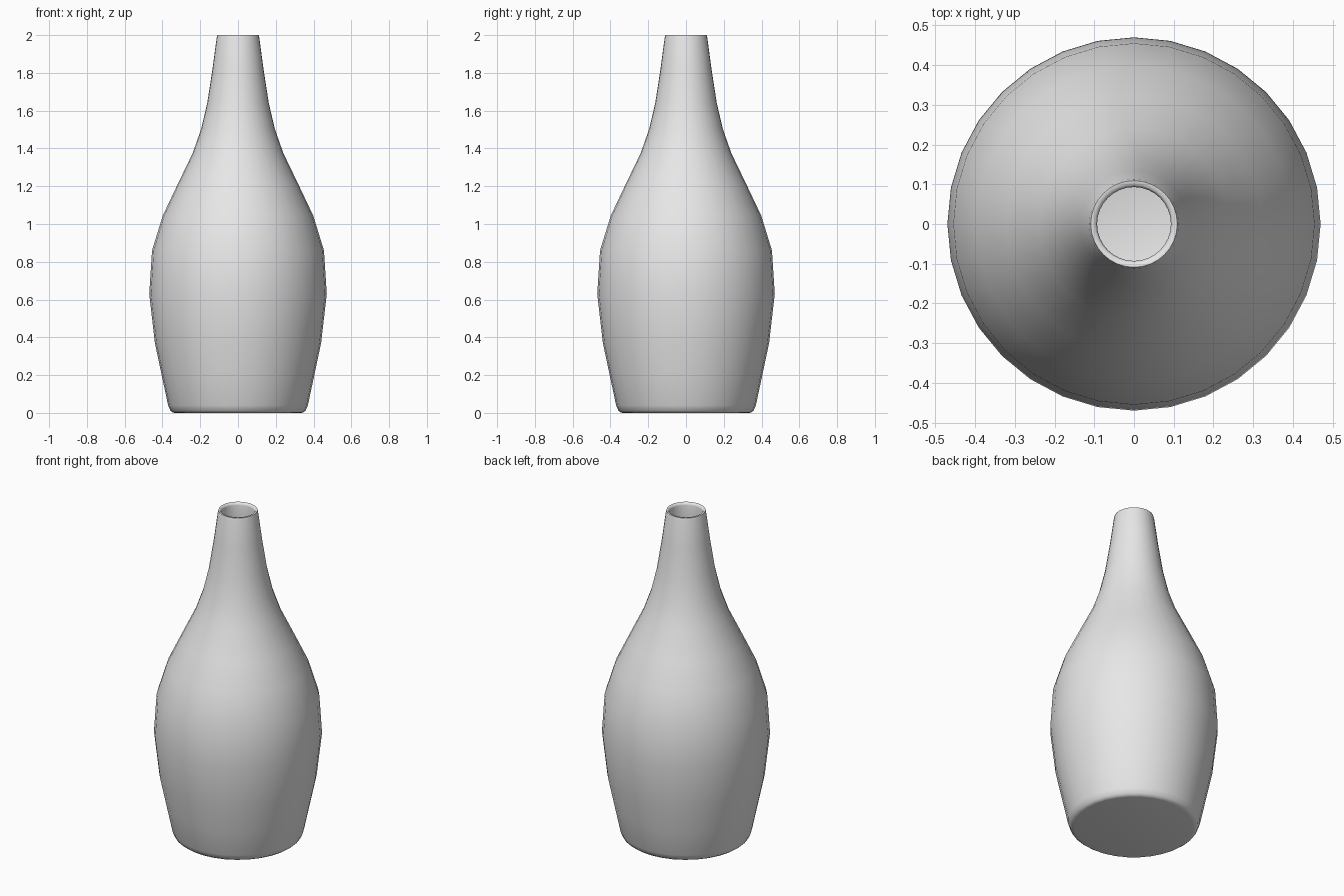
import bpy
import bmesh
import math
from mathutils import Vector

default_cube = bpy.data.objects.get("Cube")
if default_cube:
    bpy.data.objects.remove(default_cube, do_unlink=True)

SIDES = 32
WALL = 0.02

# Single matte grey
grey = bpy.data.materials.new("light_grey")
grey.use_nodes = True
colour = (0.8, 0.8, 0.8, 1)
grey.diffuse_color = colour
grey.node_tree.nodes["Principled BSDF"].inputs["Base Color"].default_value = colour

# Outer wall as (radius, height), from the foot to just below the lip
outer = [(0.37, 0.04), (0.404, 0.2), (0.44, 0.37), (0.47, 0.63),
         (0.455, 0.86), (0.398, 1.045), (0.322, 1.205), (0.24, 1.375),
         (0.196, 1.5), (0.163, 1.64), (0.135, 1.82), (0.113, 1.985)]

foot = [(0, 0), (0.335, 0), (0.345, 0.002), (0.358, 0.012)]
lip = [(0.109, 2.0), (0.098, 2.0)]

# Hollow inside: the outer wall shifted inward, then a flat floor
inner = [(r - WALL, z) for r, z in reversed(outer)]
floor = [(0.335, WALL), (0, WALL)]
profile = foot + outer + lip + inner + floor

# Lathe the closed profile around z
bm = bmesh.new()
verts = [bm.verts.new((r, 0, z)) for r, z in profile]
edges = [bm.edges.new(pair) for pair in zip(verts, verts[1:])]
bmesh.ops.spin(bm, geom=verts + edges, cent=Vector(), axis=Vector((0, 0, 1)),
               angle=math.tau, steps=SIDES, use_merge=False)
bmesh.ops.remove_doubles(bm, verts=bm.verts, dist=0.0005)
bmesh.ops.recalc_face_normals(bm, faces=bm.faces)

mesh = bpy.data.meshes.new("vase")
bm.to_mesh(mesh)
bm.free()
mesh.materials.append(grey)
vase = bpy.data.objects.new("vase", mesh)
bpy.context.collection.objects.link(vase)

# Smooth shading, with the lip and foot softly rounded
bpy.ops.object.select_all(action="DESELECT")
vase.select_set(True)
bpy.context.view_layer.objects.active = vase
bpy.ops.object.shade_smooth_by_angle(angle=math.radians(75))
